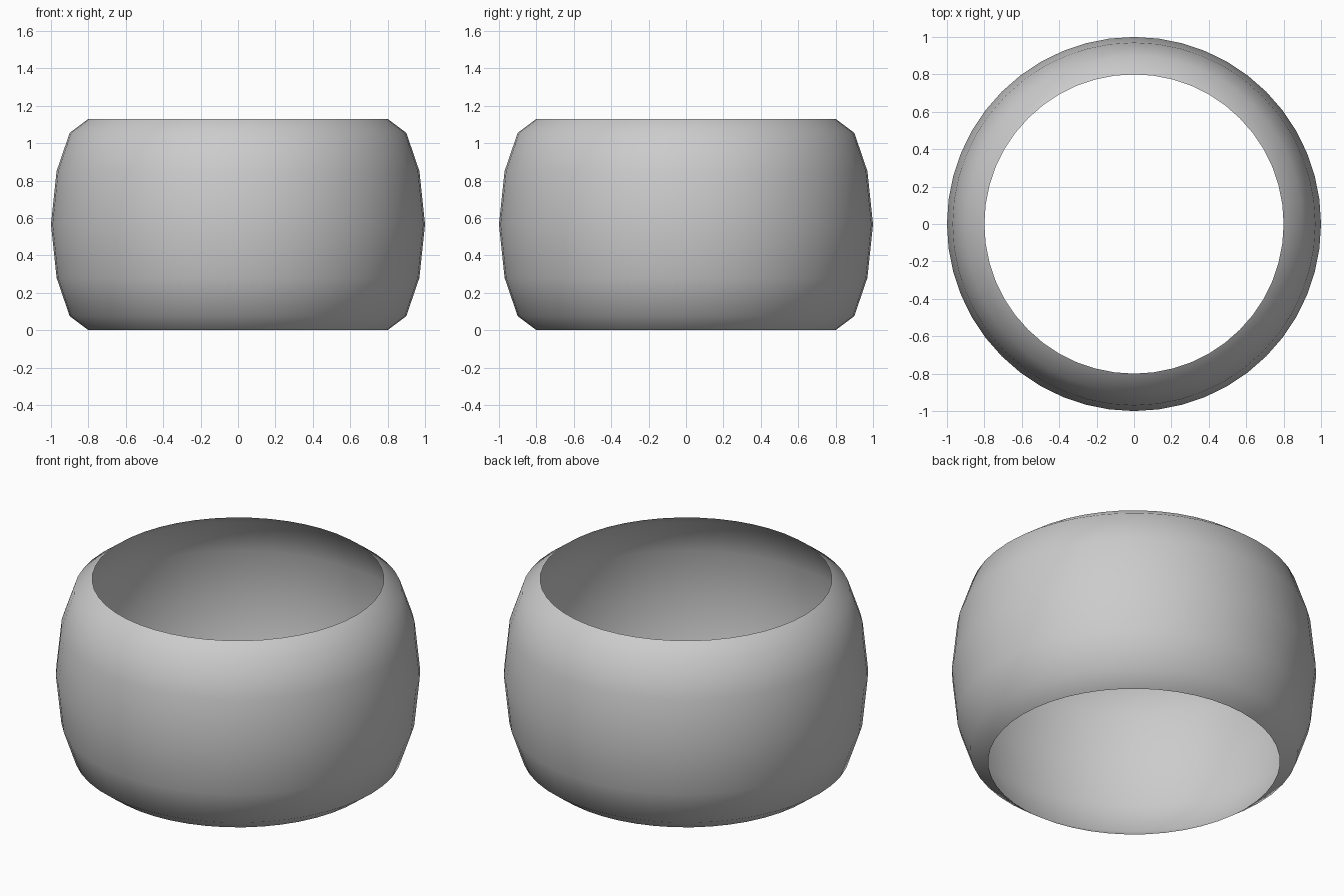
import bpy, bmesh, math

if "Cube" in bpy.data.objects:
    bpy.data.objects.remove(bpy.data.objects["Cube"])

# Barrel-shaped open band: half profile (radius, height), thin single-surface shell
profile = [(0.80, 0.005), (0.90, 0.08), (0.97, 0.285), (1.00, 0.57),
           (0.97, 0.855), (0.90, 1.06), (0.80, 1.135)]
SIDES = 48

bm = bmesh.new()
verts = [bm.verts.new((r, 0, z - 0.005)) for r, z in profile]
edges = [bm.edges.new(pair) for pair in zip(verts, verts[1:])]

# Revolve the profile into a closed ring
bmesh.ops.spin(bm, geom=verts + edges, cent=(0, 0, 0), axis=(0, 0, 1),
               angle=math.tau, steps=SIDES, use_merge=False)
bmesh.ops.remove_doubles(bm, verts=bm.verts, dist=0.0005)
bmesh.ops.recalc_face_normals(bm, faces=bm.faces)

# Make the outside the front side
face = bm.faces[:][0]
c = face.calc_center_median()
if face.normal.x * c.x + face.normal.y * c.y < 0:
    bmesh.ops.reverse_faces(bm, faces=bm.faces)
for f in bm.faces:
    f.smooth = True

mesh = bpy.data.meshes.new("ring_band")
bm.to_mesh(mesh)
bm.free()
band = bpy.data.objects.new("ring_band", mesh)
bpy.context.collection.objects.link(band)
